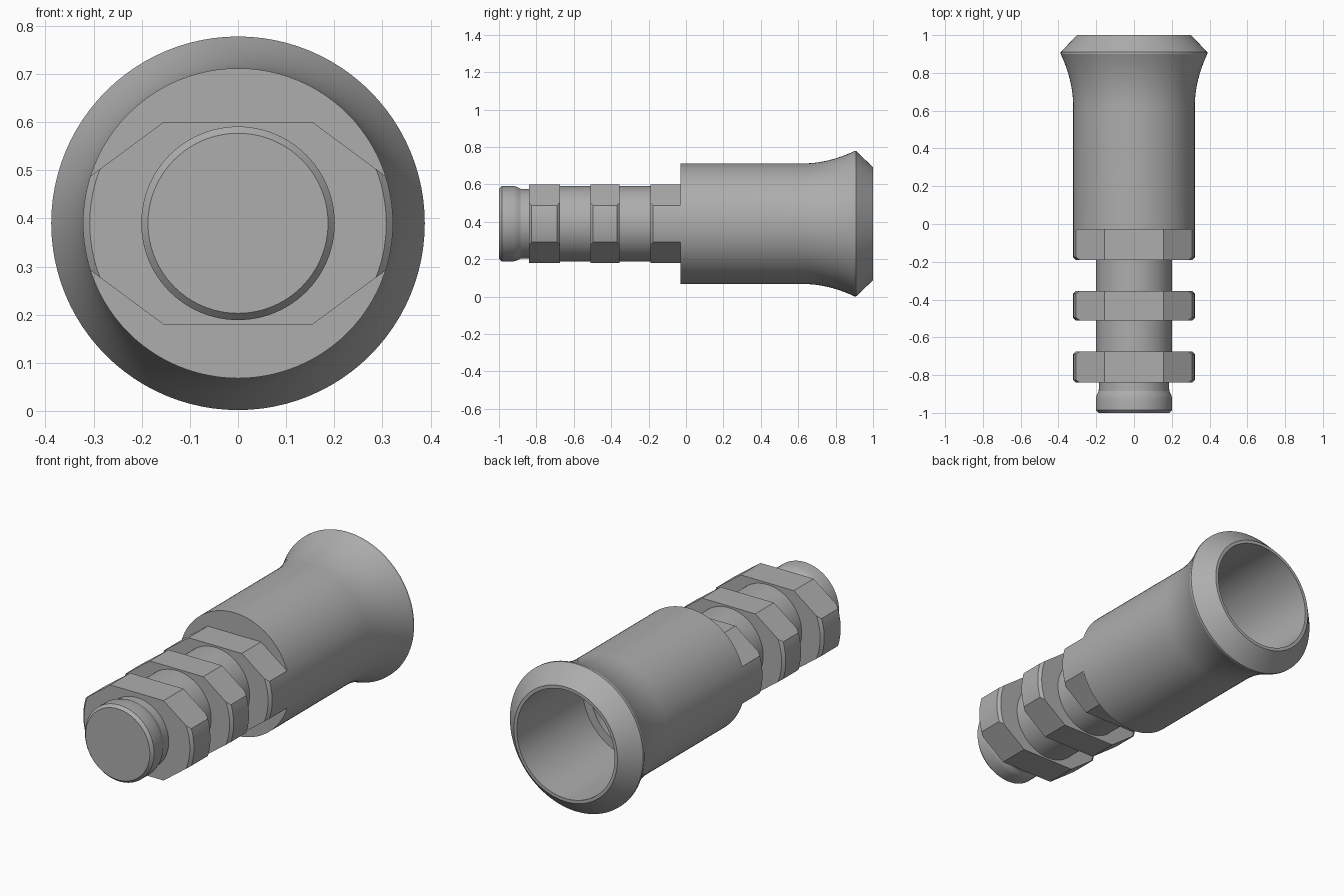
import bpy, bmesh, math
from mathutils import Vector

AXIS_Z = 0.39
CENTRE = Vector((0, 0, AXIS_Z))

cube = bpy.data.objects.get("Cube")
if cube:
    bpy.data.objects.remove(cube, do_unlink=True)

# Single metal colour
metal = bpy.data.materials.new("grey_metal")
metal.use_nodes = True
grey = (0.42, 0.42, 0.42, 1)
metal.diffuse_color = grey
metal.node_tree.nodes["Principled BSDF"].inputs["Base Color"].default_value = grey


def lathe(profile, steps=96):
    """Spin (radius, y) points around the long axis."""
    bm = bmesh.new()
    verts = [bm.verts.new((r, y, AXIS_Z)) for r, y in profile]
    edges = [bm.edges.new(pair) for pair in zip(verts, verts[1:])]
    bmesh.ops.spin(bm, geom=verts + edges, cent=CENTRE, axis=(0, 1, 0),
                   angle=2 * math.pi, steps=steps)
    bmesh.ops.remove_doubles(bm, verts=bm.verts, dist=0.0001)
    bmesh.ops.recalc_face_normals(bm, faces=bm.faces)
    return bm


def finish(bm, name):
    mesh = bpy.data.meshes.new(name)
    bm.to_mesh(mesh)
    bm.free()
    mesh.materials.append(metal)
    obj = bpy.data.objects.new(name, mesh)
    bpy.context.collection.objects.link(obj)
    bpy.ops.object.select_all(action="DESELECT")
    obj.select_set(True)
    bpy.context.view_layer.objects.active = obj
    bpy.ops.object.shade_smooth_by_angle(angle=math.radians(20))


def nut(name, front, back, back_chamfer=0.014):
    """Chamfered disc trimmed by six flats."""
    r, c = 0.322, 0.014
    profile = [(0, front), (r - c, front), (r, front + c)]
    if back_chamfer:
        profile += [(r, back - c), (r - c, back)]
    else:
        profile += [(r, back)]
    bm = lathe(profile + [(0, back)])
    flats = [(Vector((0, 0, s)), 0.21) for s in (1, -1)]
    flats += [(Vector((0.595 * sx, 0, 0.804 * sz)), 0.261)
              for sx in (1, -1) for sz in (1, -1)]
    for normal, dist in flats:
        bmesh.ops.bisect_plane(bm, geom=bm.verts[:] + bm.edges[:] + bm.faces[:],
                               plane_co=CENTRE + normal * dist,
                               plane_no=normal, clear_outer=True)
        rim = [e for e in bm.edges if e.is_boundary]
        bmesh.ops.holes_fill(bm, edges=rim, sides=0)
    bmesh.ops.recalc_face_normals(bm, faces=bm.faces)
    finish(bm, name)


# Plunger shaft with grooved tip
finish(lathe([(0, -1), (0.187, -1), (0.201, -0.985), (0.201, -0.92),
              (0.197, -0.905), (0.187, -0.885), (0.185, -0.84),
              (0.185, -0.76), (0.201, -0.76), (0.201, 0), (0, 0)]), "shaft")

# Lock nuts and the flats that join the sleeve
nut("front_nut", -0.84, -0.675)
nut("middle_nut", -0.51, -0.355)
nut("sleeve_nut", -0.19, -0.028, back_chamfer=0)

# Sleeve with flared grip, chamfered lip and stepped bore
FLARE_START, FLARE_END = 0.62, 0.9
flare = []
for i in range(13):
    t = i / 12
    flare.append((0.322 + 0.066 * t ** 2,
                  FLARE_START + (FLARE_END - FLARE_START) * t))
finish(lathe([(0, -0.03), (0.322, -0.03)] + flare +
             [(0.388, 0.91), (0.302, 1), (0.285, 1), (0.285, 0.45),
              (0.24, 0.45), (0.24, 0.38), (0.205, 0.38), (0.205, 0.25),
              (0, 0.25)]), "sleeve")
